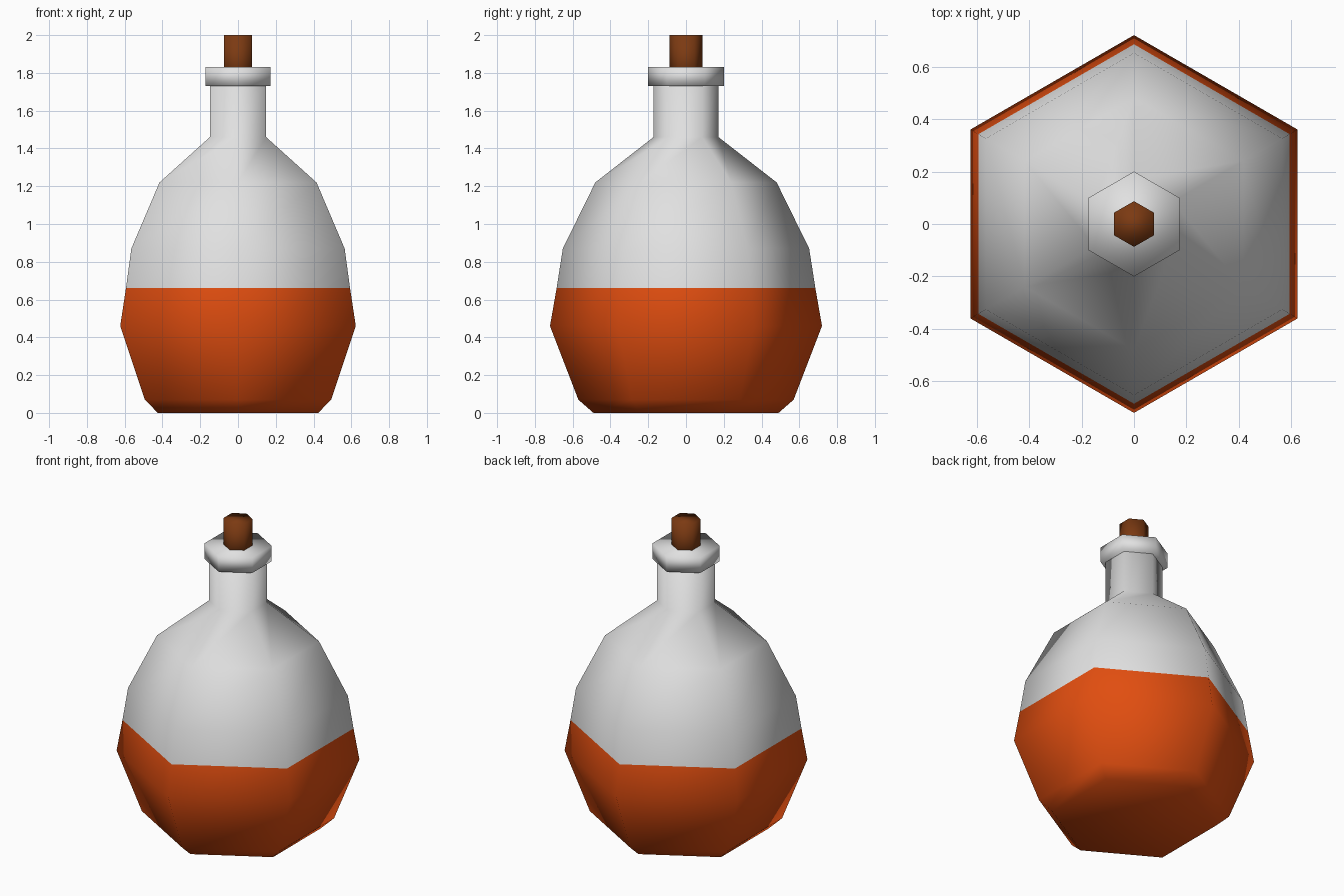
import bpy
import bmesh
from math import sin, cos, pi

cube = bpy.data.objects.get("Cube")
if cube:
    bpy.data.objects.remove(cube)

SIDES = 6
LIQUID_LEVEL = 0.66


def material(name, rgb):
    mat = bpy.data.materials.new(name)
    mat.use_nodes = True
    mat.diffuse_color = (*rgb, 1)
    mat.node_tree.nodes["Principled BSDF"].inputs["Base Color"].default_value = (*rgb, 1)
    return mat


glass = material("pale glass", (0.75, 0.75, 0.75))
liquid = material("orange liquid", (0.75, 0.075, 0.005))
cork = material("brown cork", (0.2, 0.042, 0.006))


def lathe(name, profile, mats):
    """Six-sided solid from (radius, height) pairs, with a corner towards +y."""
    bm = bmesh.new()
    rings = []
    for r, z in profile:
        angles = [pi / 2 + 2 * pi * i / SIDES for i in range(SIDES)]
        rings.append([bm.verts.new((r * cos(a), r * sin(a), z)) for a in angles])
    for low, high in zip(rings, rings[1:]):
        for i in range(SIDES):
            j = (i + 1) % SIDES
            bm.faces.new((low[i], low[j], high[j], high[i]))
    bm.faces.new(rings[0][::-1])
    bm.faces.new(rings[-1])
    for face in bm.faces:
        face.smooth = True
    mesh = bpy.data.meshes.new(name)
    bm.to_mesh(mesh)
    bm.free()
    for mat in mats:
        mesh.materials.append(mat)
    obj = bpy.data.objects.new(name, mesh)
    bpy.context.collection.objects.link(obj)
    return obj


# Flask body, filled with liquid up to the level
body = lathe("flask_body", [(0.49, 0), (0.57, 0.07), (0.72, 0.46), (0.685, LIQUID_LEVEL),
                            (0.652, 0.87), (0.48, 1.22), (0.172, 1.46), (0.172, 1.75)],
             [glass, liquid])
for face in body.data.polygons:
    face.material_index = int(face.center.z < LIQUID_LEVEL)

# Lip around the mouth
lathe("neck_lip", [(0.2, 1.73), (0.2, 1.83)], [glass])

# Stopper
lathe("cork_stopper", [(0.087, 1.74), (0.087, 2.0)], [cork])
